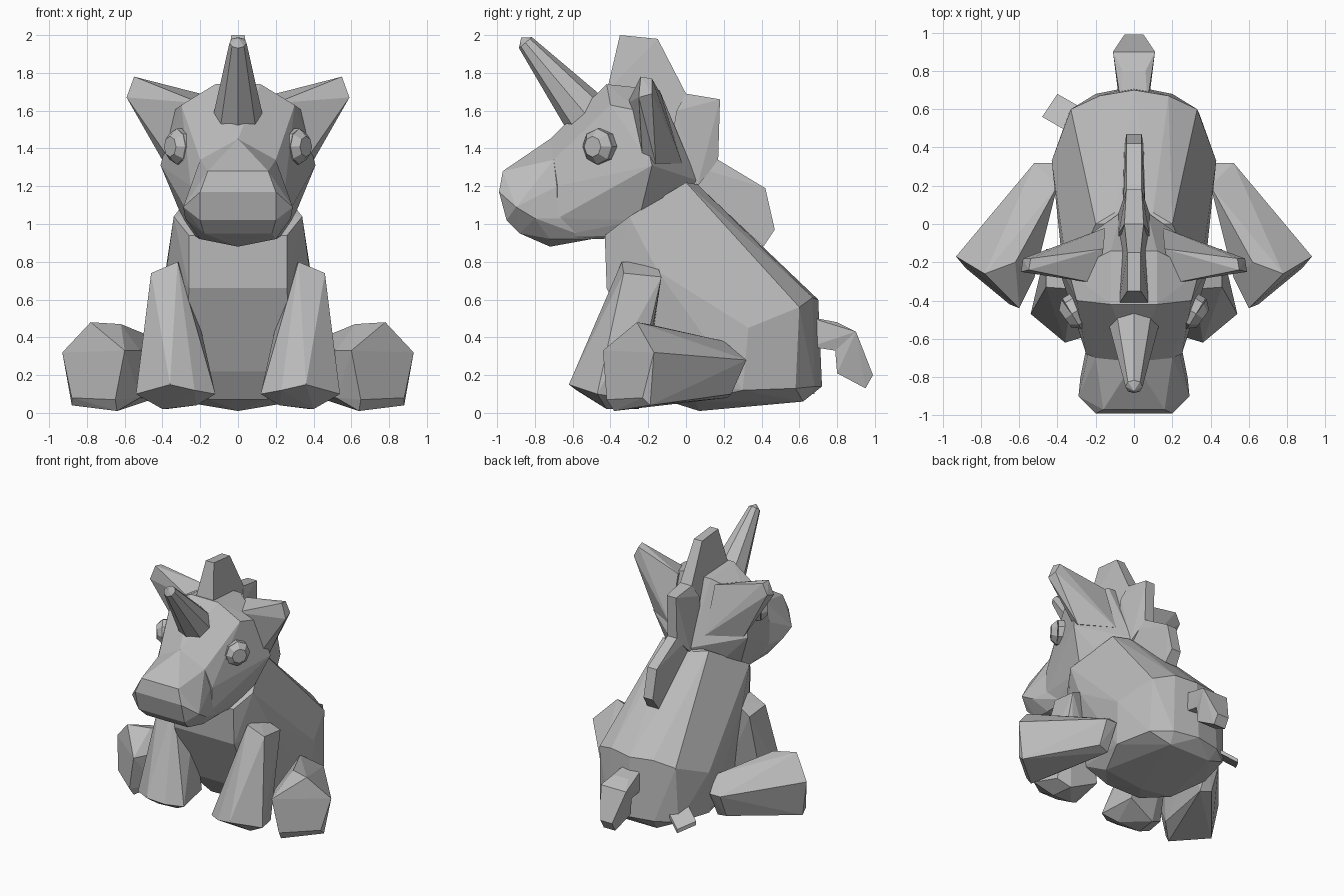
import bpy
import bmesh
from mathutils import Vector, Matrix

cube = bpy.data.objects.get("Cube")
if cube:
    bpy.data.objects.remove(cube, do_unlink=True)

grey = bpy.data.materials.new("plain grey")
grey.use_nodes = True
grey.diffuse_color = (.5, .5, .5, 1)
grey.node_tree.nodes["Principled BSDF"].inputs["Base Color"].default_value = (.5, .5, .5, 1)


def finish(bm, name):
    """Turn a bmesh into a flat shaded object."""
    bmesh.ops.recalc_face_normals(bm, faces=bm.faces)
    mesh = bpy.data.meshes.new(name)
    bm.to_mesh(mesh)
    bm.free()
    mesh.materials.append(grey)
    obj = bpy.data.objects.new(name, mesh)
    bpy.context.collection.objects.link(obj)
    return obj


def faceted(name, points):
    """Wrap a faceted convex block around a few corner points."""
    bm = bmesh.new()
    for point in points:
        bm.verts.new(point)
    result = bmesh.ops.convex_hull(bm, input=bm.verts)
    spare = {v for key in ("geom_interior", "geom_unused") for v in result[key]
             if isinstance(v, bmesh.types.BMVert)}
    bmesh.ops.delete(bm, geom=list(spare), context='VERTS')
    bmesh.ops.dissolve_limit(bm, angle_limit=.06, verts=bm.verts, edges=bm.edges)
    return finish(bm, name)


def flip(points):
    return [(-x, y, z) for x, y, z in points]


def symmetric(name, half):
    """A block on the centre line, given by its left half."""
    return faceted(name, half + flip(half))


def pair(name, points):
    """A block and its mirror image."""
    faceted("left_" + name, points)
    faceted("right_" + name, flip(points))


def tapered(name, start, end, radius_start, radius_end, sides, tip=0):
    """A cone section between two points, with an optional raised end."""
    start, end = Vector(start), Vector(end)
    axis = end - start
    bm = bmesh.new()
    place = Matrix.Translation((start + end) / 2) @ axis.to_track_quat('Z', 'Y').to_matrix().to_4x4()
    bmesh.ops.create_cone(bm, cap_ends=True, segments=sides, radius1=radius_start,
                          radius2=radius_end, depth=axis.length, matrix=place)
    if tip:
        cap = max(bm.faces, key=lambda f: f.calc_center_median().dot(axis))
        peak = bmesh.ops.poke(bm, faces=[cap])["verts"][0]
        peak.co += axis.normalized() * tip
    return finish(bm, name)


# Body: sloping back, flat chest and tucked belly
symmetric("body", [
    (.2, 0, 1.22), (.1, .06, 1.21), (.26, -.43, .94), (.26, -.42, .66), (.34, -.3, 1.04),
    (.38, -.15, .75), (.43, .33, .45), (.33, .6, .56), (.18, .67, .61), (0, .7, .6),
    (0, .72, .14), (.2, .68, .14), (.34, .58, .13), (.41, .3, .12), (.18, .62, .06),
    (.3, .05, .06), (0, .07, .01), (.27, -.22, .22), (.15, -.12, .07)])

# Head: cranium, then a muzzle that is wider at the nose
symmetric("cranium", [
    (.12, -.42, 1.74), (.3, -.4, 1.63), (.34, -.25, 1.6), (.12, -.14, 1.71), (.41, -.18, 1.31),
    (.36, -.32, 1.3), (.07, .06, 1.23), (.29, -.25, 1.02), (.24, -.28, .94), (.2, -.1, 1.07),
    (.08, -.61, 1.53), (.2, -.7, 1.34), (0, -.72, 1.45), (.25, -.68, 1.2), (.25, -.68, 1.03),
    (.2, -.7, .93), (.2, -.45, .92)])
symmetric("muzzle", [
    (.2, -.7, 1.34), (0, -.72, 1.45), (.16, -.97, 1.28), (.2, -.99, 1.17), (.29, -.9, 1.09),
    (.2, -.95, 1.02), (.28, -.8, 1.03), (.18, -.88, .95), (.2, -.72, .92), (0, -.72, .88),
    (.25, -.65, 1.03), (.24, -.68, 1.2), (.2, -.5, .92)])

# Ears
pair("ear", [
    (.55, -.24, 1.78), (.54, -.18, 1.77), (.58, -.18, 1.69), (.59, -.25, 1.67), (.2, -.31, 1.64),
    (.36, -.23, 1.34), (.39, -.16, 1.32), (.16, -.13, 1.68), (.15, -.02, 1.32)])

# Eyes: a thick disc with a chamfered rim
for side, name in ((1, "left_eye"), (-1, "right_eye")):
    root, rim, front = [(side * x, y, 1.41) for x, y in ((.26, -.43), (.325, -.47), (.36, -.495))]
    tapered(name + "_base", root, rim, .095, .095, 8)
    tapered(name + "_cap", rim, front, .095, .055, 8)

# Horn with a small point
tapered("horn", (0, -.53, 1.58), (0, -.85, 1.96), .13, .045, 8, tip=.035)

# Mane: three crests down the neck
symmetric("top_crest", [
    (.035, -.35, 2), (.035, -.15, 1.98), (.05, 0, 1.69), (.08, -.42, 1.7),
    (.08, -.36, 1.55), (.08, -.05, 1.45)])
symmetric("middle_crest", [
    (.05, 0, 1.69), (.04, .18, 1.66), (.04, .17, 1.33), (.08, -.05, 1.6),
    (.08, .06, 1.2), (.08, -.1, 1.3)])
symmetric("lower_crest", [
    (.04, .17, 1.34), (.04, .42, 1.19), (.04, .47, .97), (.05, .41, .88),
    (.06, .06, 1.2), (.06, .06, 1.3)])

# Front legs flare into broad hooves
pair("front_leg", [
    (.32, -.34, .8), (.46, -.33, .74), (.3, -.16, .8), (.46, -.13, .72), (.22, -.25, .55),
    (.36, -.62, .15), (.54, -.47, .1), (.12, -.5, .1), (.23, -.58, .12), (.48, -.28, .07),
    (.16, -.22, .12), (.4, -.42, .02), (.22, -.44, .04), (.38, -.25, .02)])

# Hind legs point forward and outward, with a chamfer under the hoof
pair("hind_leg", [
    (.6, -.44, .33), (.93, -.17, .32), (.78, -.26, .48), (.62, -.2, .47), (.65, -.42, .07),
    (.88, -.23, .08), (.64, -.38, .01), (.88, -.19, .04), (.52, -.28, .33), (.52, -.27, .08),
    (.4, .2, .38), (.43, .32, .28), (.52, .32, .28), (.43, .22, .08), (.52, .24, .1)])

# Tail: root and drooping end
joint = [(.11, .9, .43), (.08, .79, .33)]
symmetric("tail_root", joint + [(.07, .64, .51), (.08, .66, .35), (.06, .8, .48)])
symmetric("tail_end", joint + [(.05, .99, .2), (.05, .95, .13), (.08, .8, .21)])

# Small tilted flap sticking out low on the right of the rump
faceted("rump_flap", [
    (x, y, z + lift) for lift in (0, .03)
    for x, y, z in ((-.4, .68, .1), (-.48, .56, .14), (-.14, .53, .25), (-.22, .41, .29))])
